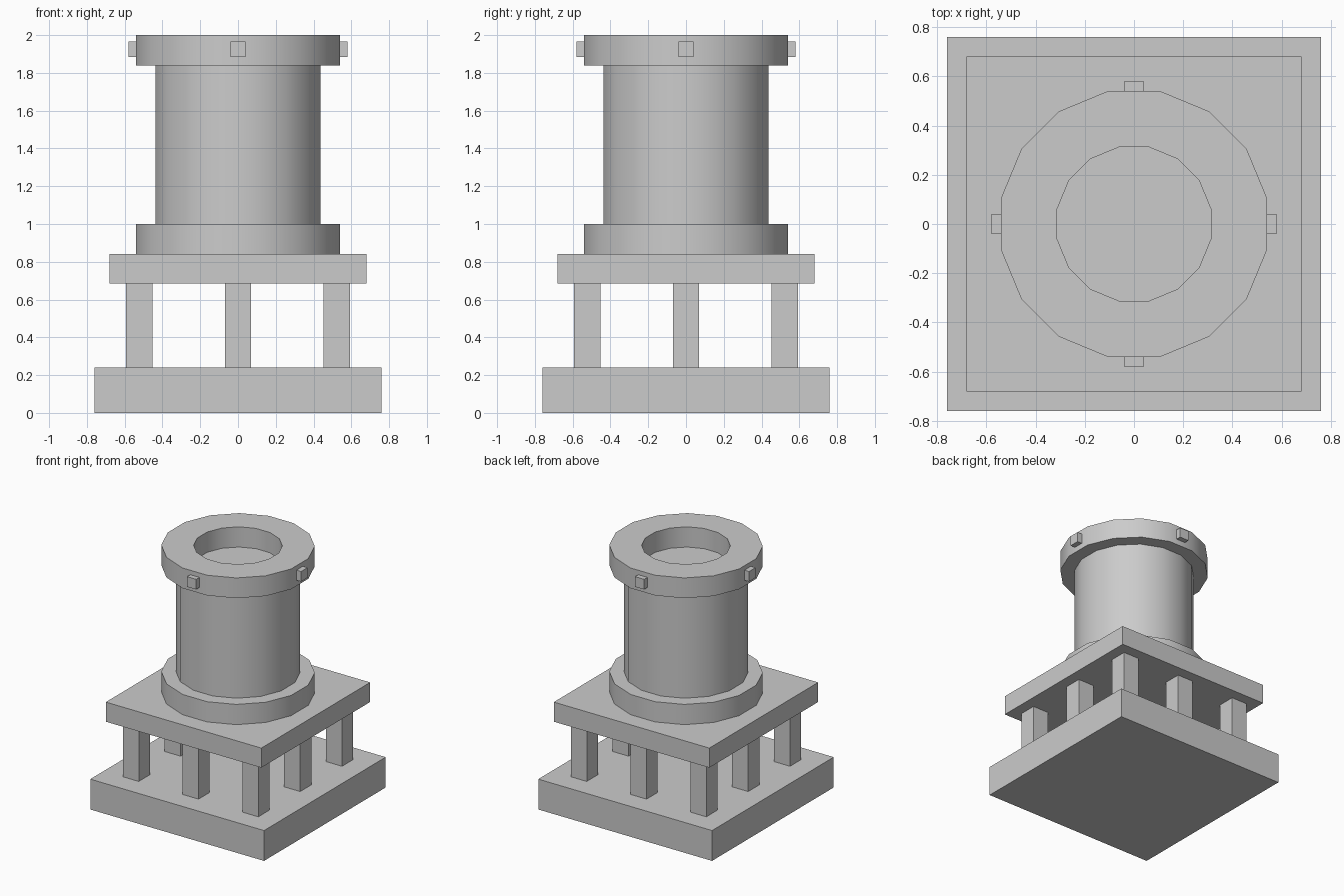
import bpy, bmesh
from math import pi, sin, cos, radians

old = bpy.data.objects.get("Cube")
if old:
    bpy.data.objects.remove(old, do_unlink=True)

GREY = (0.6, 0.6, 0.6, 1)
stone = bpy.data.materials.new("grey stone")
stone.use_nodes = True
stone.diffuse_color = GREY
stone.node_tree.nodes["Principled BSDF"].inputs["Base Color"].default_value = GREY

SIDES = 16


def finish(name, bm, smooth=False):
    bmesh.ops.recalc_face_normals(bm, faces=bm.faces)
    mesh = bpy.data.meshes.new(name)
    bm.to_mesh(mesh)
    bm.free()
    mesh.materials.append(stone)
    obj = bpy.data.objects.new(name, mesh)
    bpy.context.collection.objects.link(obj)
    if smooth:
        bpy.ops.object.select_all(action="DESELECT")
        obj.select_set(True)
        bpy.context.view_layer.objects.active = obj
        bpy.ops.object.shade_smooth_by_angle(angle=radians(30))
    return obj


def box(name, x, y, z0, z1, wx, wy):
    bm = bmesh.new()
    bmesh.ops.create_cube(bm, size=1)
    bmesh.ops.scale(bm, vec=(wx, wy, z1 - z0), verts=bm.verts)
    bmesh.ops.translate(bm, vec=(x, y, (z0 + z1) / 2), verts=bm.verts)
    return finish(name, bm)


def lathe(name, profile):
    """Revolve a closed (radius, z) profile with flats facing the axes."""
    bm = bmesh.new()
    loops = []
    for i in range(SIDES):
        a = 2 * pi * (i + 0.5) / SIDES
        loops.append([bm.verts.new((r * cos(a), r * sin(a), z)) for r, z in profile])
    n = len(profile)
    for i in range(SIDES):
        a, b = loops[i], loops[(i + 1) % SIDES]
        for j in range(n):
            k = (j + 1) % n
            bm.faces.new((a[j], b[j], b[k], a[k]))
    return finish(name, bm, True)


def drum(name, radius, z0, z1):
    bm = bmesh.new()
    rims = [[bm.verts.new((radius * cos(2 * pi * (i + 0.5) / SIDES),
                           radius * sin(2 * pi * (i + 0.5) / SIDES), z))
             for i in range(SIDES)] for z in (z0, z1)]
    for rim in rims:
        bm.faces.new(rim)
    for i in range(SIDES):
        k = (i + 1) % SIDES
        bm.faces.new((rims[0][i], rims[0][k], rims[1][k], rims[1][i]))
    return finish(name, bm, True)


# Square base and raised platform
box("base", 0, 0, 0, 0.24, 1.52, 1.52)
box("platform", 0, 0, 0.685, 0.84, 1.36, 1.36)

# Eight pillars around the edge
for ix in (-1, 0, 1):
    for iy in (-1, 0, 1):
        if ix or iy:
            box("pillar", ix * 0.523, iy * 0.523, 0.24, 0.685, 0.14, 0.14)

# Tower body, foot collar and open top collar
drum("foot_collar", 0.55, 0.84, 1.0)
drum("tower_body", 0.445, 1.0, 1.84)
lathe("top_collar", [(0.55, 1.84), (0.55, 2.0), (0.318, 2.0), (0.318, 1.84)])

# Four lugs on the top collar
for dx, dy in ((1, 0), (-1, 0), (0, 1), (0, -1)):
    box("lug", dx * 0.545, dy * 0.545, 1.885, 1.965,
        0.07 if dx else 0.08, 0.07 if dy else 0.08)
